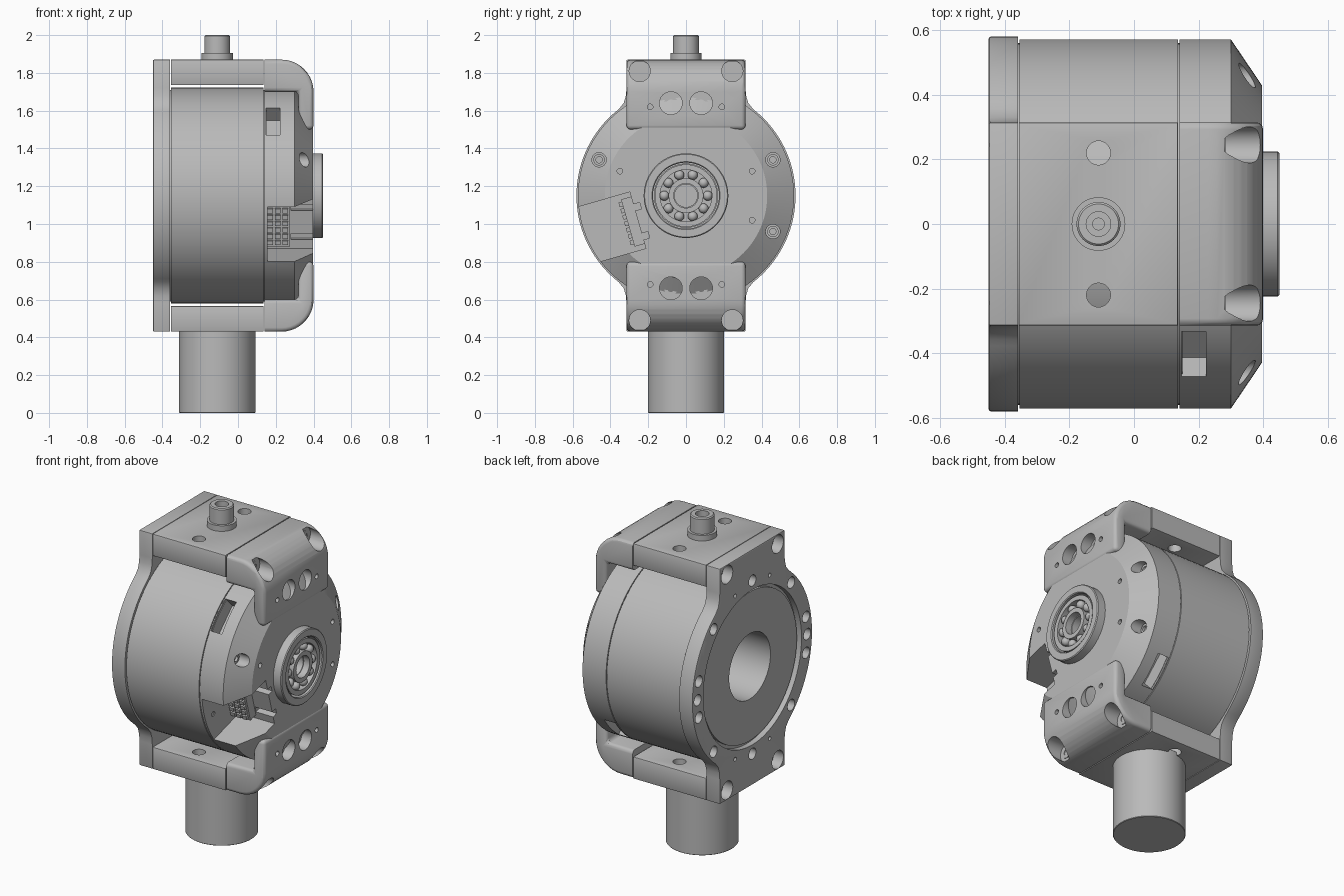
import bpy, bmesh, math
from mathutils import Matrix, Vector

if "Cube" in bpy.data.objects:
    bpy.data.objects.remove(bpy.data.objects["Cube"])

C = 1.15          # height of the main axis
PX = -0.11        # x position of the post and the top knob
W = 0.315         # half width of the clamp
parts = []

steel = bpy.data.materials.new("plain_grey")
steel.use_nodes = True
grey = (0.49, 0.49, 0.49, 1)
steel.diffuse_color = grey
steel.node_tree.nodes["Principled BSDF"].inputs["Base Color"].default_value = grey


def finish(bm, name, keep=True):
    bmesh.ops.recalc_face_normals(bm, faces=bm.faces)
    me = bpy.data.meshes.new(name)
    bm.to_mesh(me)
    bm.free()
    ob = bpy.data.objects.new(name, me)
    bpy.context.scene.collection.objects.link(ob)
    if keep:
        parts.append(ob)
    return ob


def lathe(name, profile, origin=(0, 0, C), axis="X", seg=96):
    """Revolve an (along, radius) profile; no edge is made on the axis itself."""
    bm = bmesh.new()
    o = Vector(origin)
    pts = [Vector((a, 0, r)) if axis == "X" else Vector((r, 0, a)) for a, r in profile]
    vs = [bm.verts.new(o + p) for p in pts]
    es = [bm.edges.new((vs[i - 1], vs[i])) for i in range(len(vs))
          if profile[i - 1][1] + profile[i][1] > 0]
    d = (1, 0, 0) if axis == "X" else (0, 0, 1)
    bmesh.ops.spin(bm, geom=vs + es, cent=o, axis=d, angle=math.tau, steps=seg)
    bmesh.ops.remove_doubles(bm, verts=bm.verts, dist=1e-5)
    loose = [e for e in bm.edges if not e.link_faces]
    bmesh.ops.delete(bm, geom=loose, context="EDGES")
    return finish(bm, name)


def tube(name, x0, x1, r0, r1):
    return lathe(name, [(x0, r0), (x0, r1), (x1, r1), (x1, r0)])


def prism(pts, vec):
    bm = bmesh.new()
    f = bm.faces.new([bm.verts.new(p) for p in pts])
    ext = bmesh.ops.extrude_face_region(bm, geom=[f])["geom"]
    bmesh.ops.translate(bm, vec=vec, verts=[g for g in ext if isinstance(g, bmesh.types.BMVert)])
    bmesh.ops.recalc_face_normals(bm, faces=bm.faces)
    return bm


def soften(bm, width, skip_x, seg=3):
    """Round sharp edges except those lying on the joint planes."""
    bm.normal_update()
    es = [e for e in bm.edges if e.calc_face_angle(0) > 0.6
          and not any(all(abs(v.co.x - s) < 1e-4 for v in e.verts) for s in skip_x)]
    bmesh.ops.bevel(bm, geom=es, offset=width, segments=seg, profile=0.5,
                    affect="EDGES", clamp_overlap=True)


def add_cyl(bm, a, b, r, p, axis="X", seg=32):
    """Cylinder from a to b along an axis; p is its place across the axis."""
    mid = (a + b) / 2
    if axis == "X":
        m = Matrix.Translation((mid, p[0], C + p[1])) @ Matrix.Rotation(math.pi / 2, 4, "Y")
    else:
        m = Matrix.Translation((p[0], p[1], mid))
    bmesh.ops.create_cone(bm, cap_ends=True, segments=seg, radius1=r, radius2=r,
                          depth=b - a, matrix=m)


def add_box(bm, centre, size, roll=0):
    m = (Matrix.Translation(centre) @ Matrix.Rotation(roll, 4, "X")
         @ Matrix.Diagonal((*size, 1)))
    bmesh.ops.create_cube(bm, size=1, matrix=m)


def cut(ob, bm):
    tool = finish(bm, "cutter", keep=False)
    tool.hide_render = True
    mod = ob.modifiers.new("cut", "BOOLEAN")
    mod.operation, mod.solver, mod.object = "DIFFERENCE", "EXACT", tool
    dg = bpy.context.evaluated_depsgraph_get()
    me = bpy.data.meshes.new_from_object(ob.evaluated_get(dg))
    ob.modifiers.clear()
    ob.data = me
    bpy.data.objects.remove(tool)


def screw(name, y, off, x, r=0.036):
    lathe(name, [(x - 0.03, 0), (x - 0.03, r), (x, r), (x, r * 0.55),
                 (x - 0.015, r * 0.55), (x - 0.015, 0)], (0, y, C + off), "X", 24)


# Rear flange: disc merged with a tall plate by small fillets
side = [(0.315, -0.57), (0.318, -0.53), (0.33, -0.49)]
side += [(0.58 * math.cos(t), 0.58 * math.sin(t))
         for t in (math.radians(-52 + 104 * i / 40) for i in range(41))]
side += [(y, -z) for y, z in reversed(side[:3])]
half = [(W, -0.72)] + side + [(W, 0.72)]
outline = half + [(-y, -z) for y, z in half]
bm = prism([(-0.45, y, C + z) for y, z in outline], (0.09, 0, 0))
soften(bm, 0.006, (-0.36,), 2)
flange = finish(bm, "rear_flange")
bm = bmesh.new()
add_cyl(bm, -0.5, -0.415, 0.475, (0, 0), seg=96)
for s in (0, math.pi):
    for deg in (-45, -12, 0, 12, 45, 90):
        t = math.radians(deg) + s
        add_cyl(bm, -0.5, -0.39, 0.034, (0.53 * math.cos(t), 0.53 * math.sin(t)))
for sy in (1, -1):
    for sz in (1, -1):
        add_cyl(bm, -0.5, -0.385, 0.055, (sy * 0.245, sz * 0.66))
        add_cyl(bm, -0.5, -0.42, 0.012, (sy * 0.167, sz * 0.5), seg=16)
cut(flange, bm)
bm = bmesh.new()
add_cyl(bm, -0.5, -0.3, 0.21, (0, 0), seg=96)
cut(flange, bm)

# Rotor face, core and drum
tube("rotor_face", -0.432, -0.37, 0.2, 0.455)
tube("drum_core", -0.4, 0.15, 0.2, 0.56)
tube("drum_shell", -0.355, 0.136, 0.5, 0.572)

# Front housing with cone, pockets, windows and connector bay
housing = lathe("front_housing", [(0.141, 0), (0.141, 0.572), (0.3, 0.572), (0.396, 0.43),
                                  (0.396, 0.175), (0.335, 0.175), (0.335, 0)])
tilt = math.radians(16)
u = Vector((0, math.cos(tilt), math.sin(tilt)))
v = Vector((0, math.sin(tilt), -math.cos(tilt)))
bay = Vector((0, -0.255, C - 0.13))
bm = bmesh.new()
add_box(bm, bay - u * 0.2 + Vector((0.33, 0, 0)), (0.35, 0.4, 0.31), tilt)
cut(housing, bm)
bm = bmesh.new()
for k in (-0.07, 0.09):
    add_box(bm, bay + v * k + Vector((0.36, 0, 0)), (0.16, 0.07, 0.035), tilt)
for s in (1, -1):
    add_box(bm, (0.185, -s * 0.4, C + s * 0.39), (0.075, 0.2, 0.17), math.radians(44))
add_cyl(bm, 0.148, 0.3, 0.015, (-0.46, -0.19), seg=16)
for y, z in ((-1, 1), (1, 1), (1, -1)):
    add_cyl(bm, 0.29, 0.5, 0.038, (y * 0.46, z * 0.19))
    add_cyl(bm, 0.36, 0.5, 0.015, (y * 0.35, z * 0.13), seg=16)
    screw("housing_screw", y * 0.46, z * 0.19, 0.31, 0.03)
cut(housing, bm)

# Connector block with rows of pins in the bay
bm = bmesh.new()
add_box(bm, bay - u * 0.025 + Vector((0.21, 0, 0)), (0.13, 0.06, 0.26), tilt)
for row in range(7):
    for col in range(3):
        p = bay - u * 0.06 + v * (row - 3) * 0.035
        add_box(bm, p + Vector((0.17 + col * 0.04, 0, 0)), (0.028, 0.025, 0.024), tilt)
finish(bm, "connector_block")

# Hub ring and ball bearing
lathe("hub_ring", [(0.37, 0.175), (0.37, 0.224), (0.445, 0.224), (0.45, 0.219),
                   (0.45, 0.18), (0.445, 0.175)])
tube("bearing_outer_race", 0.33, 0.44, 0.137, 0.165)
tube("bearing_inner_race", 0.33, 0.44, 0.065, 0.092)
tube("bearing_floor", 0.33, 0.4, 0.06, 0.17)
bm = bmesh.new()
for i in range(10):
    t = math.tau * i / 10
    bmesh.ops.create_uvsphere(bm, u_segments=16, v_segments=10, radius=0.026, matrix=Matrix.Translation(
        (0.415, 0.115 * math.cos(t), C + 0.115 * math.sin(t))))
finish(bm, "bearing_balls")

# Clamp: bridge and hooked bracket, above and below
for s, place in ((1, "upper"), (-1, "lower")):
    bm = bmesh.new()
    add_box(bm, (-0.1105, 0, C + s * 0.6525), (0.491, 2 * W, 0.135))
    soften(bm, 0.006, (-0.356, 0.135), 2)
    bridge = finish(bm, place + "_bridge")
    bm = bmesh.new()
    for y in (0.22, -0.22):
        add_cyl(bm, C + s * 0.65 - 0.2, C + s * 0.65 + 0.2, 0.037, (PX, y), "Z")
    cut(bridge, bm)

    arc = [(0.23 + 0.17 * math.sin(t), 0.55 + 0.17 * math.cos(t))
           for t in (math.pi / 2 * i / 10 for i in range(11))]
    hook = [(0.141, 0.72)] + arc + [(0.4, 0.35), (0.32, 0.35), (0.32, 0.55), (0.141, 0.55)]
    bm = prism([(x, -W, C + s * z) for x, z in hook], (0, 2 * W, 0))
    soften(bm, 0.022, (0.141,))
    bracket = finish(bm, place + "_bracket")
    bm = bmesh.new()
    for sy in (1, -1):
        add_cyl(bm, 0.28, 0.5, 0.056, (sy * 0.245, s * 0.66))
        add_cyl(bm, 0.335, 0.5, 0.06, (sy * 0.08, s * 0.49))
        add_cyl(bm, 0.36, 0.5, 0.015, (sy * 0.19, s * 0.47), seg=16)
        screw(place + "_corner_screw", sy * 0.245, s * 0.66, 0.284)
        screw(place + "_bracket_screw", sy * 0.08, s * 0.49, 0.342)
    cut(bracket, bm)

# Post below and knob on top
lathe("post", [(0, 0), (0, 0.199), (0.003, 0.202), (0.45, 0.202), (0.45, 0)], (PX, 0, 0), "Z")
lathe("top_knob", [(1.86, 0), (1.86, 0.083), (1.904, 0.083), (1.904, 0.068), (1.994, 0.068),
                   (2.0, 0.062), (2.0, 0.038), (1.96, 0.038), (1.96, 0.018), (1.93, 0.018),
                   (1.93, 0)], (PX, 0, 0), "Z", 48)

# One colour and smooth shading with sharp edges
for ob in parts:
    ob.data.materials.clear()
    ob.data.materials.append(steel)
    ob.select_set(True)
    bpy.context.view_layer.objects.active = ob
bpy.ops.object.shade_smooth_by_angle(angle=math.radians(30))
